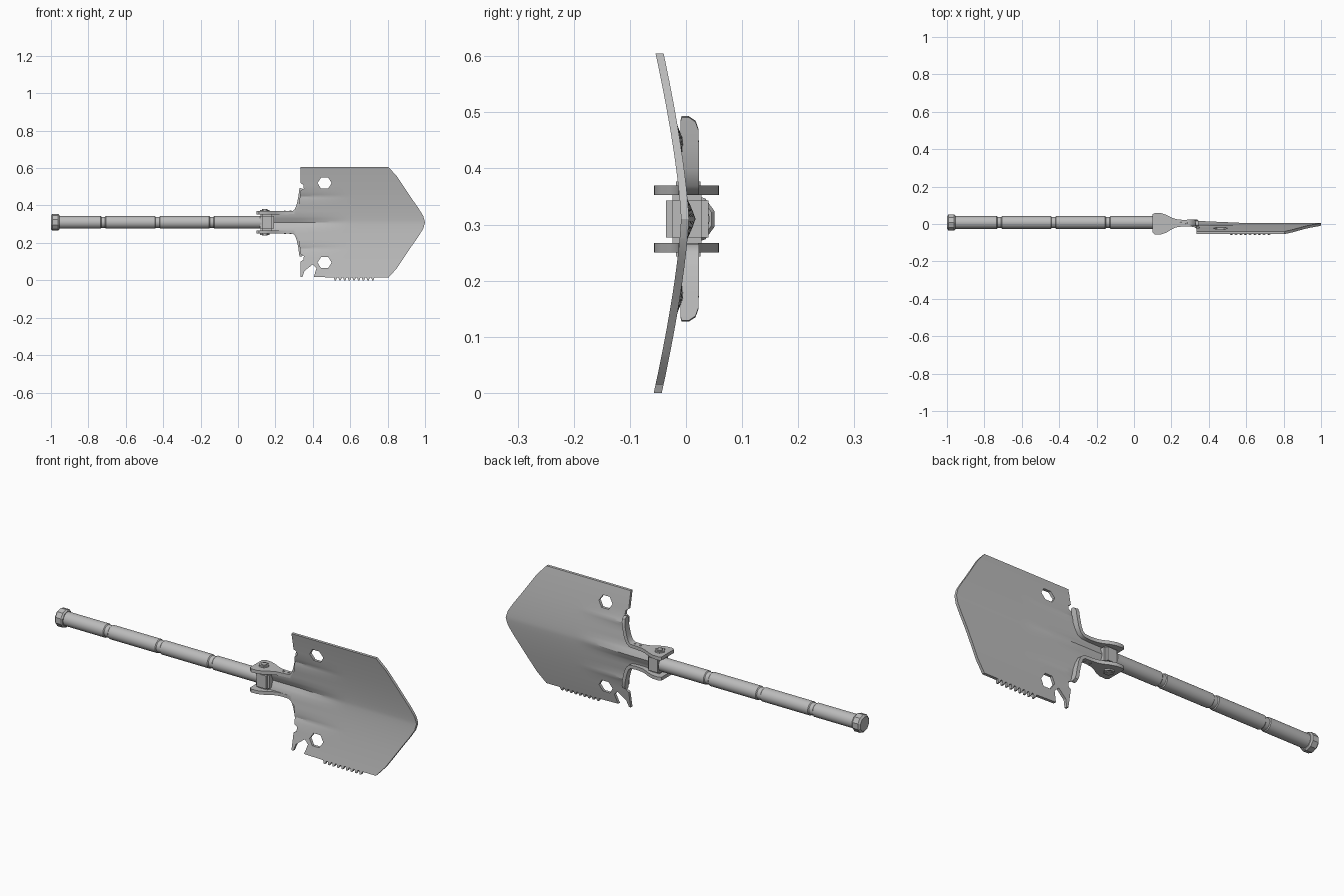
import bpy, bmesh, math
from mathutils import Matrix, Vector

if "Cube" in bpy.data.objects:
    bpy.data.objects.remove(bpy.data.objects["Cube"], do_unlink=True)

MID = 0.31      # height of the tool's axis
AXIS_Y = 0.008  # depth of the handle's axis

steel = bpy.data.materials.new("grey_steel")
steel.use_nodes = True
steel.diffuse_color = (0.5, 0.5, 0.5, 1)
steel.node_tree.nodes["Principled BSDF"].inputs["Base Color"].default_value = (0.5, 0.5, 0.5, 1)


def make_object(name, bm):
    bmesh.ops.recalc_face_normals(bm, faces=bm.faces[:])
    mesh = bpy.data.meshes.new(name)
    bm.to_mesh(mesh)
    bm.free()
    mesh.materials.append(steel)
    obj = bpy.data.objects.new(name, mesh)
    bpy.context.collection.objects.link(obj)
    return obj


def activate(obj):
    bpy.ops.object.select_all(action='DESELECT')
    obj.select_set(True)
    bpy.context.view_layer.objects.active = obj


def apply_modifier(obj, kind, **settings):
    mod = obj.modifiers.new(kind.title(), kind)
    for key, value in settings.items():
        setattr(mod, key, value)
    activate(obj)
    bpy.ops.object.modifier_apply(modifier=mod.name)


def smooth(obj, degrees=30):
    activate(obj)
    bpy.ops.object.shade_smooth_by_angle(angle=math.radians(degrees))


def lathe(name, profile, sides, origin, upright=False):
    """Turn (distance, radius) pairs around the x axis, or z if upright."""
    bm = bmesh.new()
    rings = []
    for d, r in profile:
        angles = [(k + 0.5) * math.tau / sides for k in range(sides)]
        rings.append([bm.verts.new((d, r * math.cos(a), r * math.sin(a))) for a in angles])
    for a, b in zip(rings, rings[1:]):
        for k in range(sides):
            n = (k + 1) % sides
            bm.faces.new((a[k], a[n], b[n], b[k]))
    bm.faces.new(rings[0])
    bm.faces.new(rings[-1])
    turn = Matrix.Rotation(-math.pi / 2, 4, 'Y') if upright else Matrix()
    bm.transform(Matrix.Translation(origin) @ turn)
    return make_object(name, bm)


def prism(name, outline):
    """Extrude an (x, z) outline through the blade's depth."""
    bm = bmesh.new()
    face = bm.faces.new([bm.verts.new((x, -0.2, z)) for x, z in outline])
    out = bmesh.ops.extrude_face_region(bm, geom=[face])
    moved = [v for v in out["geom"] if isinstance(v, bmesh.types.BMVert)]
    bmesh.ops.translate(bm, verts=moved, vec=(0, 0.4, 0))
    return make_object(name, bm)


def cut(obj, cutter, operation):
    apply_modifier(obj, 'BOOLEAN', operation=operation, solver='EXACT', object=cutter)
    bpy.data.objects.remove(cutter, do_unlink=True)


# Handle tube with three narrow grooves
profile = [(-0.97, 0.034)]
for g in (-0.72, -0.43, -0.14):
    profile += [(g - 0.014, 0.034), (g - 0.01, 0.030), (g + 0.01, 0.030), (g + 0.014, 0.034)]
profile += [(0.125, 0.034)]
smooth(lathe("handle", profile, 24, (0, AXIS_Y, MID)))

# End cap
cap = [(-1, 0.036), (-0.992, 0.045), (-0.962, 0.045), (-0.955, 0.039), (-0.955, 0.03)]
lathe("handle_cap", cap, 10, (0, AXIS_Y, MID))


# Blade surface: dished plate with pressed ribs fading toward the tip
def blade_depth(x, dz):
    dz = abs(dz)
    y = -0.002 - 0.045 * (dz / 0.295) ** 1.4
    fade = min(1, max(0, (0.6 - x) / 0.27))
    y += 0.012 * fade * max(0, 1 - dz / 0.034)
    if x > 0.33:
        y += 0.006 * fade * max(0, 1 - abs(dz - 0.14) / 0.025)
    return y


half = [0.01, 0.022, 0.034, 0.06, 0.09, 0.115, 0.13, 0.14, 0.15, 0.165, 0.2, 0.24, 0.275, 0.33]
columns = [-h for h in reversed(half)] + [0] + half
bm = bmesh.new()
grid = []
for i in range(32):
    x = 0.1 + 0.03 * i
    grid.append([bm.verts.new((x, blade_depth(x, dz), MID + dz)) for dz in columns])
for a, b in zip(grid, grid[1:]):
    for j in range(len(columns) - 1):
        bm.faces.new((a[j], b[j], b[j + 1], a[j + 1]))
blade = make_object("blade", bm)
apply_modifier(blade, 'SOLIDIFY', thickness=0.014, offset=0)

# Blade outline: neck, shoulder, pointed tip, saw teeth and hook
shoulder = [(0.12, 0.36), (0.3, 0.36), (0.325, 0.4), (0.335, 0.48), (0.352, 0.49),
            (0.35, 0.51), (0.335, 0.52)]
point = [(0.805, 0.605), (0.85, 0.555), (0.89, 0.495), (0.93, 0.435), (0.965, 0.385),
         (0.99, 0.345)]
outline = shoulder + [(0.335, 0.605)] + point + [(1.0, MID)]
outline += [(x, 2 * MID - z) for x, z in reversed(point)]
for k in range(9):
    x = 0.73 - 0.025 * k
    outline += [(x, 0.015), (x - 0.006, 0.0), (x - 0.013, 0.0), (x - 0.018, 0.015)]
outline += [(0.405, 0.018), (0.42, 0.065), (0.4, 0.085), (0.355, 0.05), (0.345, 0.018),
            (0.335, 0.018)]
outline += [(x, 2 * MID - z) for x, z in reversed(shoulder)]
cut(blade, prism("outline_cutter", outline), 'INTERSECT')

# Two hexagonal wrench holes
for z in (0.52, 0.095):
    hexagon = [(0.463 + 0.038 * math.cos(k * math.pi / 3), z + 0.034 * math.sin(k * math.pi / 3))
               for k in range(6)]
    cut(blade, prism("hole_cutter", hexagon), 'DIFFERENCE')
smooth(blade, 20)

# Side brackets: strips that hold the handle and flare along the shoulder
strip = [(0.1, 0.051, -0.046, 0.052), (0.112, 0.051, -0.057, 0.059),
         (0.145, 0.051, -0.056, 0.058), (0.175, 0.051, -0.045, 0.048),
         (0.2, 0.051, -0.029, 0.035), (0.225, 0.051, -0.018, 0.026),
         (0.26, 0.051, -0.013, 0.022), (0.295, 0.053, -0.013, 0.023),
         (0.31, 0.064, -0.012, 0.023), (0.321, 0.09, -0.011, 0.023),
         (0.33, 0.13, -0.01, 0.023), (0.334, 0.16, -0.01, 0.022),
         (0.336, 0.174, -0.01, 0.017), (0.337, 0.182, -0.008, 0.005)]
for side, label in ((1, "upper"), (-1, "lower")):
    bm = bmesh.new()
    rows = [[bm.verts.new((x, y, MID + side * dz)) for y in (lo, hi)] for x, dz, lo, hi in strip]
    for a, b in zip(rows, rows[1:]):
        bm.faces.new((a[0], b[0], b[1], a[1]))
    bracket = make_object(label + "_bracket", bm)
    apply_modifier(bracket, 'SOLIDIFY', thickness=0.017, offset=0)
    smooth(bracket, 35)
    # Hexagonal bolt head with a round centre
    base = MID + side * 0.057
    lathe(label + "_bolt_head", [(0, 0.025), (side * 0.01, 0.025)], 6,
          (0.143, 0.004, base), upright=True)
    smooth(lathe(label + "_bolt_centre", [(0, 0.014), (side * 0.013, 0.014)], 16,
                 (0.143, 0.004, base), upright=True))
    # Rivets joining bracket and neck
    for x in (0.25, 0.28):
        smooth(lathe(label + "_rivet", [(0, 0.006), (side * 0.006, 0.005)], 10,
                     (x, 0.005, base), upright=True))

# Hinge block between the brackets
bm = bmesh.new()
bmesh.ops.create_cube(bm, size=1, matrix=Matrix.LocRotScale(
    Vector((0.155, 0.002, MID)), None, Vector((0.075, 0.076, 0.09))))
bmesh.ops.bevel(bm, geom=bm.edges[:], offset=0.012, segments=2, affect='EDGES')
smooth(make_object("hinge_block", bm))
